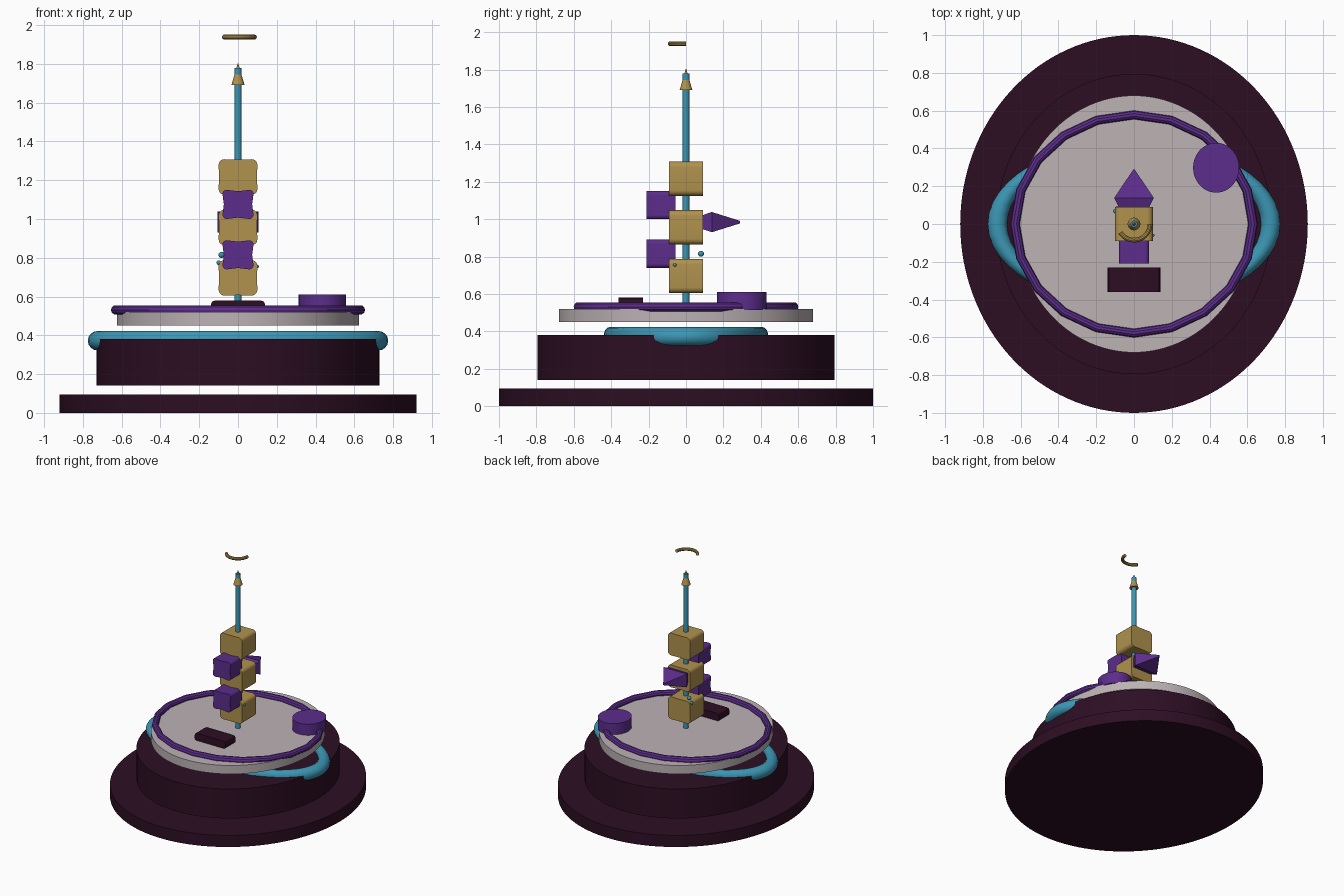
import bpy, bmesh, math
from mathutils import Vector

if "Cube" in bpy.data.objects:
    bpy.data.objects.remove(bpy.data.objects["Cube"])


def mat(name, rgb):
    m = bpy.data.materials.new(name)
    m.diffuse_color = (*rgb, 1)
    m.use_nodes = True
    m.node_tree.nodes["Principled BSDF"].inputs["Base Color"].default_value = m.diffuse_color
    return m


DARK = mat("dark plum", (0.026, 0.0045, 0.017))
PURPLE = mat("purple", (0.107, 0.026, 0.262))
TEAL = mat("teal", (0.045, 0.305, 0.456))
GOLD = mat("gold", (0.434, 0.287, 0.076))
PALE = mat("pale grey", (0.503, 0.445, 0.456))


def add(name, bm, m, smooth=True):
    bmesh.ops.recalc_face_normals(bm, faces=bm.faces)
    me = bpy.data.meshes.new(name)
    bm.to_mesh(me)
    bm.free()
    me.materials.append(m)
    ob = bpy.data.objects.new(name, me)
    bpy.context.collection.objects.link(ob)
    if smooth:
        bpy.ops.object.select_all(action='DESELECT')
        ob.select_set(True)
        bpy.context.view_layer.objects.active = ob
        bpy.ops.object.shade_smooth_by_angle(angle=math.radians(35))
    return ob


def loft(name, rings, m, smooth=True):
    """Skin a list of equal-length point rings and cap both ends."""
    bm = bmesh.new()
    vs = [[bm.verts.new(p) for p in r] for r in rings]
    n = len(vs[0])
    for a, b in zip(vs, vs[1:]):
        for i in range(n):
            j = (i + 1) % n
            bm.faces.new((a[i], a[j], b[j], b[i]))
    bm.faces.new(vs[0])
    bm.faces.new(vs[-1])
    return add(name, bm, m, smooth)


def disc(name, rx, ry, z0, z1, m, x=0, y=0, n=96, top=1.0):
    def ring(z, k):
        return [(x + rx * k * math.cos(2 * math.pi * i / n),
                 y + ry * k * math.sin(2 * math.pi * i / n), z) for i in range(n)]
    return loft(name, [ring(z0, 1), ring(z1, top)], m)


def torus(name, R, r, z, m, scale, n, k):
    bpy.ops.mesh.primitive_torus_add(major_radius=R, minor_radius=r,
                                     major_segments=n, minor_segments=k)
    ob = bpy.context.object
    ob.name = name
    ob.location.z = z
    ob.scale = scale
    ob.data.materials.append(m)
    bpy.ops.object.shade_smooth_by_angle(angle=math.radians(35))


def block(name, hx, y0, y1, z0, z1, r, m, pinch=0.0, seg=5):
    """Rounded-corner front profile with slightly pinched sides, run along y."""
    zc, hz = (z0 + z1) / 2, (z1 - z0) / 2
    pts = []
    for q, (sx, sz) in enumerate(((1, 1), (-1, 1), (-1, -1), (1, -1))):
        for i in range(seg + 1):
            a = math.pi / 2 * (q + i / seg)
            pts.append((sx * (hx - r) + r * math.cos(a), zc + sz * (hz - r) + r * math.sin(a)))
        # middle of the next side
        mx, mz = ((0, 1), (-1, 0), (0, -1), (1, 0))[q]
        pts.append((mx * (hx - pinch), zc + mz * (hz - pinch)))
    return loft(name, [[(x, y, z) for x, z in pts] for y in (y0, y1)], m)


# stacked oval base
disc("base_plate", 0.92, 1.0, 0, 0.095, DARK, n=128)
disc("base_drum", 0.73, 0.795, 0.14, 0.38, DARK, n=128)
torus("teal_band", 0.70, 0.05, 0.372, TEAL, (1.033, 0.587, 1), 48, 16)
disc("upper_deck", 0.625, 0.68, 0.45, 0.52, PALE, n=128)
torus("deck_ring", 0.63, 0.025, 0.531, PURPLE, (1, 0.917, 1), 20, 10)

# details on the deck
disc("round_button", 0.122, 0.132, 0.515, 0.61, PURPLE, x=0.435, y=0.298, n=48)
block("deck_block", 0.14, -0.36, -0.23, 0.518, 0.58, 0.022, DARK, seg=2)

# mast with its cone tip
disc("mast", 0.018, 0.018, 0.52, 1.778, TEAL, n=20)
disc("mast_cone", 0.034, 0.034, 1.69, 1.805, GOLD, n=20, top=0.02)

# blocks on the mast
for i, z in enumerate((0.605, 0.865, 1.125)):
    block(f"mast_block_{i + 1}", 0.10, -0.09, 0.09, z, z + 0.183, 0.03, GOLD, 0.002)
for i, z in enumerate((0.74, 1.0)):
    block(f"front_block_{i + 1}", 0.08, -0.21, -0.055, z, z + 0.15, 0.022, PURPLE, 0.007)

# flat tapering point at the back
secs = ((0.085, 0.078, 0.036), (0.138, 0.105, 0.054), (0.288, 0.004, 0.007))
loft("back_point", [[(w, y, 0.984 - h), (w, y, 0.984 + h), (-w, y, 0.984 + h), (-w, y, 0.984 - h)]
                    for y, w, h in secs], PURPLE, smooth=False)

# small beads around the lowest block
for i, (p, r) in enumerate((((-0.085, 0.08, 0.815), 0.016),
                            ((-0.099, 0.068, 0.775), 0.012),
                            ((0.099, -0.06, 0.755), 0.009))):
    bm = bmesh.new()
    bmesh.ops.create_uvsphere(bm, u_segments=14, v_segments=8, radius=r)
    bmesh.ops.translate(bm, verts=bm.verts, vec=Vector(p))
    add(f"bead_{i + 1}", bm, TEAL)

# floating open arc above the mast
rings = []
for i in range(17):
    a = math.radians(212 + (360 - 212) * i / 16)
    rings.append([((0.085 + 0.0125 * math.cos(t)) * math.cos(a),
                   (0.085 + 0.0125 * math.cos(t)) * math.sin(a),
                   1.938 + 0.0125 * math.sin(t))
                  for t in (2 * math.pi * k / 10 for k in range(10))])
loft("top_arc", rings, GOLD)
